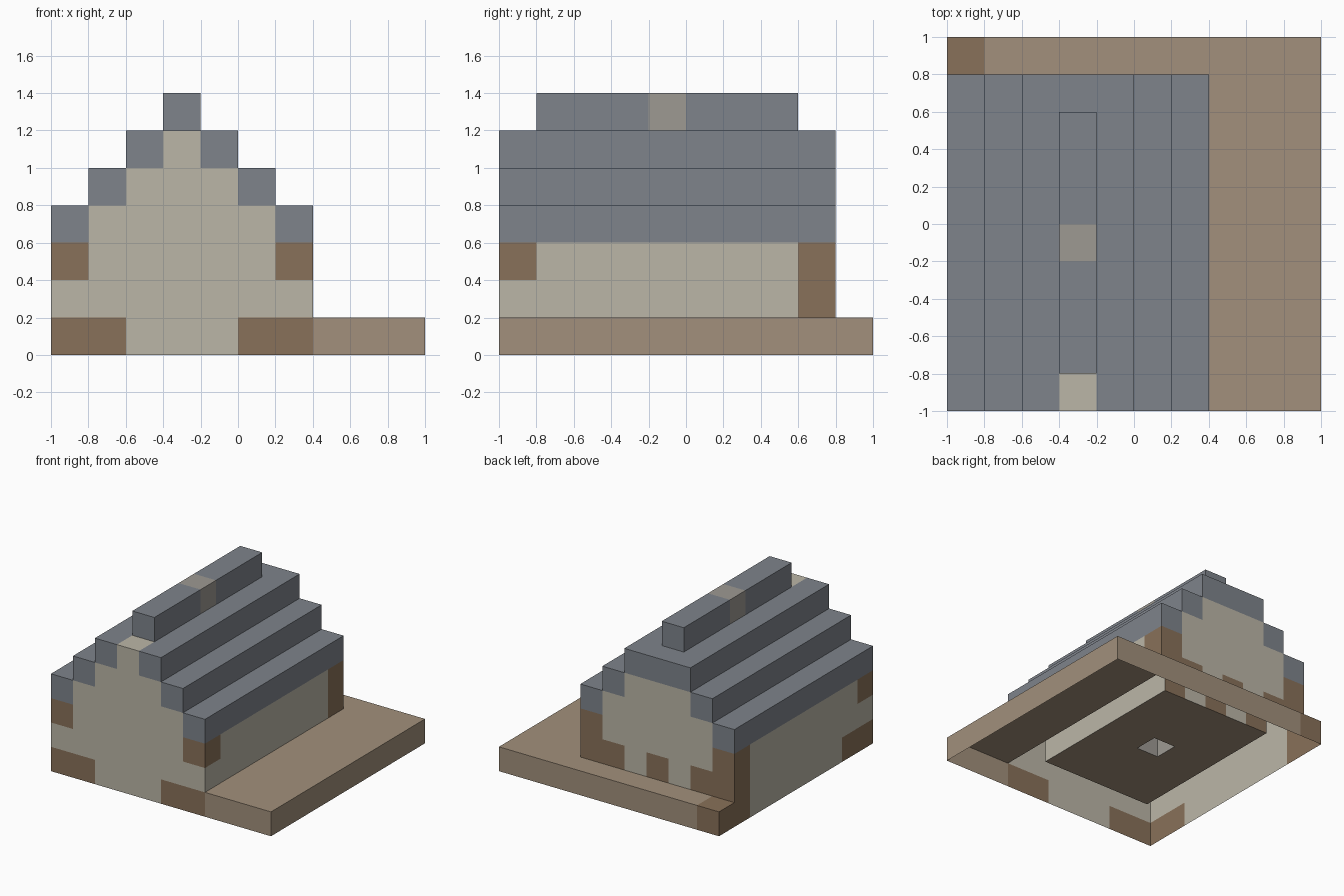
import bpy, bmesh
from mathutils import Vector

if "Cube" in bpy.data.objects:
    bpy.data.objects.remove(bpy.data.objects["Cube"])

S = 0.2          # block size
cells = {}       # (i, j, k) -> part name; later fills overwrite earlier ones


def fill(part, i0, i1, j0, j1, k0, k1):
    """Fill an inclusive range of blocks with one part."""
    for i in range(i0, i1 + 1):
        for j in range(j0, j1 + 1):
            for k in range(k0, k1 + 1):
                cells[i, j, k] = part


# ground slab, running under the house as its floor
fill("ground", 0, 9, 0, 9, 0, 0)

# stone plinth along the front and left edges
fill("stone_walls", 0, 6, 0, 0, 0, 0)
fill("stone_walls", 0, 0, 0, 8, 0, 0)

# side walls, mirrored about the ridge column i = 3
for i in (0, 6):
    fill("stone_walls", i, i, 0, 8, 1, 2)

# front and back stepped gables
for j in (0, 8):
    fill("stone_walls", 0, 6, j, j, 1, 2)
    for k in (3, 4, 5):
        fill("stone_walls", k - 2, 8 - k, j, j, k, k)

# stepped roof courses and ridge
for step in range(3):
    for i in (step, 6 - step):
        fill("roof", i, i, 0, 8, 3 + step, 3 + step)
fill("roof", 3, 3, 8, 8, 5, 5)
fill("roof", 3, 3, 1, 7, 6, 6)

# chimney column rising through the middle
fill("chimney", 3, 3, 4, 4, 1, 6)

# timber corner posts and foot blocks
for i in (0, 6):
    fill("timber", i, i, 8, 8, 1, 2)
    fill("timber", i, i, 0, 0, 2, 2)
for i in (1, 3, 5):
    fill("timber", i, i, 8, 8, 1, 1)
fill("timber", 0, 1, 0, 0, 0, 0)
fill("timber", 5, 6, 0, 0, 0, 0)
fill("timber", 0, 0, 1, 1, 0, 0)
fill("timber", 0, 0, 8, 9, 0, 0)

COLOURS = {
    "ground": (0.36, 0.28, 0.20, 1),
    "stone_walls": (0.50, 0.47, 0.39, 1),
    "roof": (0.21, 0.23, 0.26, 1),
    "chimney": (0.34, 0.32, 0.29, 1),
    "timber": (0.25, 0.165, 0.10, 1),
}
AXES = [Vector(a) for a in ((1, 0, 0), (0, 1, 0), (0, 0, 1))]


def build(part, colour):
    """Make the exposed skin of one part; the underside stays open."""
    bm = bmesh.new()
    for (i, j, k), name in cells.items():
        if name != part:
            continue
        c = Vector((i - 4.5, j - 4.5, k + 0.5))
        for a in range(3):
            for s in (1, -1):
                n = AXES[a] * s
                nb = (i + int(n.x), j + int(n.y), k + int(n.z))
                if nb in cells or nb[2] < 0:
                    continue
                u, v = AXES[(a + 1) % 3] / 2, AXES[(a + 2) % 3] / 2 * s
                quad = [c + n / 2 + p * u + q * v
                        for p, q in ((-1, -1), (1, -1), (1, 1), (-1, 1))]
                bm.faces.new([bm.verts.new(w * S) for w in quad])
    bmesh.ops.remove_doubles(bm, verts=bm.verts, dist=0.001)
    me = bpy.data.meshes.new(part)
    bm.to_mesh(me)
    bm.free()
    mat = bpy.data.materials.new(part)
    mat.diffuse_color = colour
    mat.use_nodes = True
    mat.node_tree.nodes["Principled BSDF"].inputs["Base Color"].default_value = mat.diffuse_color
    me.materials.append(mat)
    bpy.context.collection.objects.link(bpy.data.objects.new(part, me))


for part, colour in COLOURS.items():
    build(part, colour)
